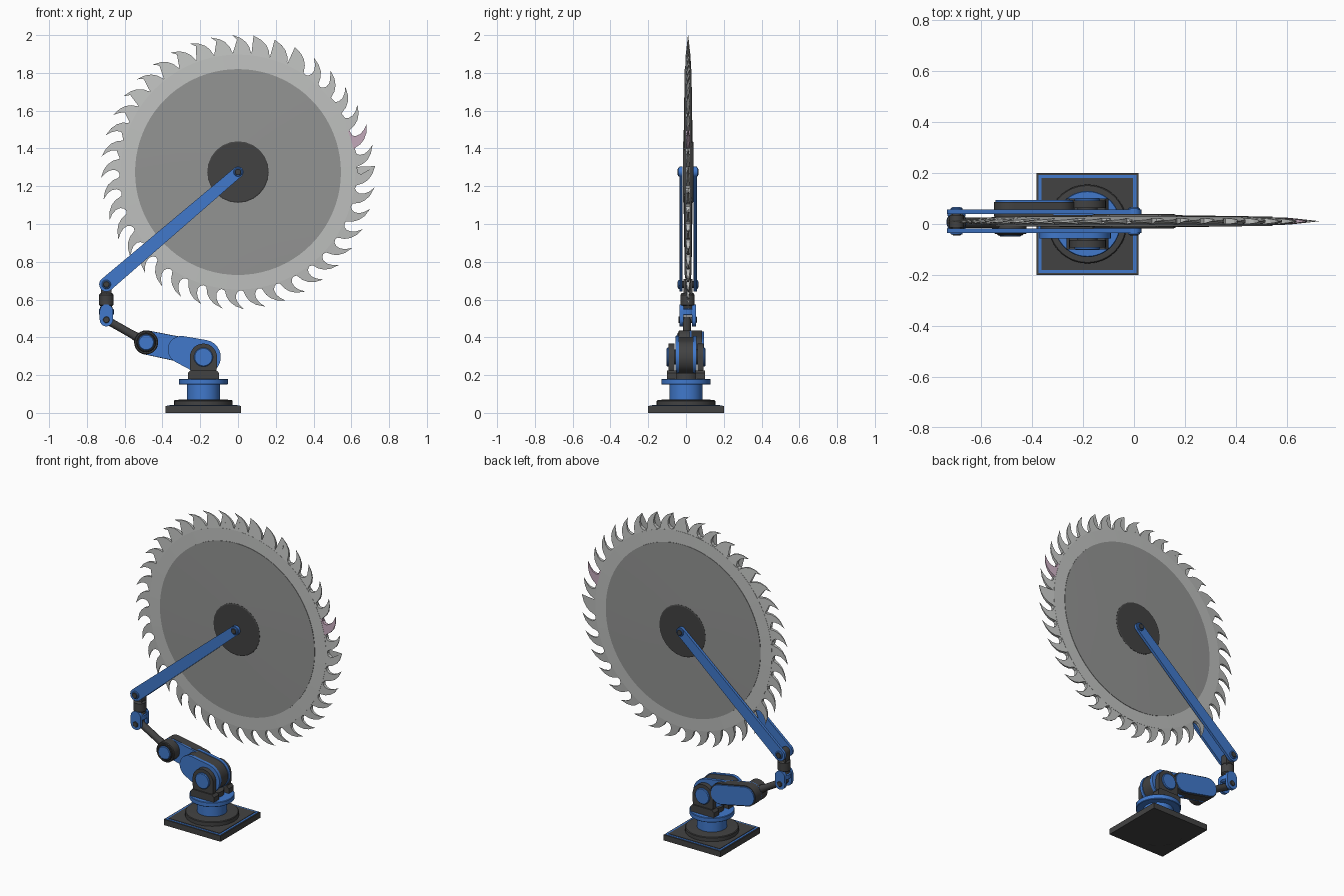
import bpy, bmesh, math
from mathutils import Vector

if "Cube" in bpy.data.objects:
    bpy.data.objects.remove(bpy.data.objects["Cube"])

def material(name, rgb):
    m = bpy.data.materials.new(name)
    m.diffuse_color = (*rgb, 1)
    m.use_nodes = True
    m.node_tree.nodes["Principled BSDF"].inputs["Base Color"].default_value = m.diffuse_color
    return m

BLUE = material("blue paint", (0.052, 0.19, 0.60))
DARK = material("dark metal", (0.055, 0.055, 0.055))
BLACK = material("black rubber", (0.03, 0.03, 0.03))
GREY = material("blade grey", (0.29, 0.295, 0.29))
LIGHT = material("polished steel", (0.52, 0.53, 0.52))
PINK = material("stained steel", (0.55, 0.40, 0.50))

def finish(name, bm, *mats):
    bmesh.ops.recalc_face_normals(bm, faces=bm.faces[:])
    me = bpy.data.meshes.new(name)
    bm.to_mesh(me)
    bm.free()
    for m in mats:
        me.materials.append(m)
    ob = bpy.data.objects.new(name, me)
    bpy.context.collection.objects.link(ob)
    return ob

def lathe(name, profile, origin, axis, mat, segs=40):
    """Turn (radius, height) points about an axis; ends are capped unless ring-shaped."""
    bm = bmesh.new()
    rot = Vector((0, 0, 1)).rotation_difference(Vector(axis).normalized())
    rings = []
    for r, h in profile:
        rings.append([bm.verts.new(Vector(origin) + rot @ Vector((
            r * math.cos(2 * math.pi * i / segs), r * math.sin(2 * math.pi * i / segs), h)))
            for i in range(segs)])
    for a, b in zip(rings, rings[1:]):
        for i in range(segs):
            j = (i + 1) % segs
            bm.faces.new((a[i], a[j], b[j], b[i]))
    if profile[0] == profile[-1]:
        bmesh.ops.remove_doubles(bm, verts=bm.verts[:], dist=1e-6)
    else:
        bm.faces.new(rings[0])
        bm.faces.new(rings[-1])
    return finish(name, bm, mat)

def pin(name, x, z, r, y0, y1, mat):
    b = min(0.004, r * 0.15)
    return lathe(name, [(r - b, y0), (r, y0 + b), (r, y1 - b), (r - b, y1)], (x, 0, z), (0, 1, 0), mat, 32)

def prism(name, pts, y0, y1, mat):
    """Extrude an x,z outline along y."""
    bm = bmesh.new()
    a = [bm.verts.new((x, y0, z)) for x, z in pts]
    b = [bm.verts.new((x, y1, z)) for x, z in pts]
    bm.faces.new(a)
    bm.faces.new(b)
    for i in range(len(pts)):
        j = (i + 1) % len(pts)
        bm.faces.new((a[i], a[j], b[j], b[i]))
    return finish(name, bm, mat)

def link(name, p, q, r1, r2, y0, y1, mat, n=14):
    """Round-ended tapered bar between two pivots."""
    dx, dz = q[0] - p[0], q[1] - p[1]
    th = math.atan2(dz, dx)
    be = math.acos((r1 - r2) / math.hypot(dx, dz))
    pts = []
    for c, r, s, e in ((q, r2, th - be, th + be), (p, r1, th + be, th + 2 * math.pi - be)):
        for i in range(n + 1):
            t = s + (e - s) * i / n
            pts.append((c[0] + r * math.cos(t), c[1] + r * math.sin(t)))
    return prism(name, pts, y0, y1, mat)

def slab(name, x, half, z0, z1, mat):
    return prism(name, [(x - half, z0), (x + half, z0), (x + half, z1), (x - half, z1)], -half, half, mat)

# pivots in x, z and the blade's middle plane in y
BX = -0.183
A, B, C = (BX, 0.295), (-0.30, 0.335), (-0.486, 0.373)
D, E, H = (-0.697, 0.493), (-0.697, 0.68), (0.0, 1.275)
Y = 0.011

# base: dark plate with a blue border line and a dark top panel
slab("base_plate", BX, 0.2, 0.0, 0.036, DARK)
slab("base_border", BX, 0.193, 0.03, 0.038, BLUE)
slab("base_panel", BX, 0.18, 0.03, 0.041, DARK)
UP = (0, 0, 1)
lathe("base_underside_disc", [(0.155, -0.001), (0.155, 0.01)], (BX, 0, 0.001), UP, BLACK)
lathe("base_step", [(0.155, 0.04), (0.155, 0.064), (0.151, 0.068), (0.125, 0.07)], (BX, 0, 0), UP, DARK, 48)
lathe("turntable", [(0.087, 0.06), (0.087, 0.15), (0.127, 0.15), (0.13, 0.153), (0.13, 0.177), (0.127, 0.18)],
      (BX, 0, 0), UP, BLUE, 48)
lathe("turntable_top", [(0.07, 0.17), (0.07, 0.21)], (BX, 0, 0), UP, DARK)

# shoulder: two yokes and the upper arm between them
for side, s in (("front", -1), ("back", 1)):
    y0, y1 = sorted((s * 0.062, s * 0.092))
    link("yoke_" + side, (BX, 0.25), A, 0.0721, 0.072, y0, y1, DARK)
    f0, f1 = sorted((s * 0.05, s * 0.10))
    prism("yoke_foot_" + side, [(BX - 0.083, 0.178), (BX + 0.083, 0.178), (BX + 0.083, 0.21),
                                (BX + 0.07, 0.225), (BX - 0.07, 0.225), (BX - 0.083, 0.21)], f0, f1, DARK)
    c0, c1 = sorted((s * 0.085, s * 0.102))
    pin("shoulder_cap_" + side, *A, 0.05, c0, c1, BLUE)
    u0, u1 = sorted((s * 0.036, s * 0.056))
    link("upper_arm_plate_" + side, A, B, 0.092, 0.072, u0, u1, BLUE)
pin("shoulder_pin", *A, 0.04, -0.08, 0.08, DARK)
link("upper_arm_core", A, B, 0.088, 0.068, -0.037, 0.037, DARK)

# forearm: side plate behind the upper arm, and the elbow drum
link("forearm_core", B, C, 0.066, 0.064, 0.03, 0.086, DARK)
link("forearm_back_plate", B, C, 0.06, 0.058, 0.08, 0.094, BLUE)
link("forearm_front_plate", B, C, 0.065, 0.063, 0.018, 0.034, BLUE)
pin("elbow_drum", *C, 0.063, -0.04, 0.04, DARK)
pin("elbow_ring", *C, 0.052, -0.045, -0.03, BLACK)
pin("elbow_cap", *C, 0.042, -0.05, -0.03, BLUE)

# slim rod up to the wrist
d = Vector((D[0] - C[0], 0, D[1] - C[1]))
lathe("wrist_rod", [(0.027, 0.03), (0.021, 0.09), (0.021, d.length)], (C[0], 0.005, C[1]), d, DARK, 24)

# wrist: blue hinge, dark swivel and neck
for y0 in (-0.034, 0.032):
    link("wrist_hinge", D, (D[0], 0.54), 0.0351, 0.035, y0, y0 + 0.02, BLUE)
lathe("wrist_collar", [(0.03, 0.515), (0.04, 0.522), (0.04, 0.548), (0.03, 0.555)], (D[0], Y - 0.003, 0), UP, BLUE, 32)
pin("wrist_pin", *D, 0.017, -0.04, 0.058, DARK)
lathe("wrist_swivel", [(0.03, 0.54), (0.034, 0.555), (0.03, 0.565), (0.038, 0.572), (0.038, 0.625), (0.03, 0.635)],
      (D[0], Y - 0.003, 0), UP, DARK, 32)
link("wrist_neck", (E[0], 0.62), E, 0.0281, 0.028, Y - 0.024, Y + 0.024, DARK)

# fork that carries the blade
for side, s in (("front", -1), ("back", 1)):
    y0, y1 = sorted((Y + s * 0.029, Y + s * 0.046))
    link("fork_arm_" + side, E, H, 0.038, 0.029, y0, y1, BLUE)
    for label, p in (("lower", E), ("axle", H)):
        c0, c1 = sorted((Y + s * 0.04, Y + s * 0.053))
        pin(f"fork_{label}_boss_{side}", *p, 0.024, c0, c1, BLUE)
        b0, b1 = sorted((Y + s * 0.04, Y + s * 0.056))
        pin(f"fork_{label}_bolt_{side}", *p, 0.017, b0, b1, DARK)
pin("fork_lower_axle", *E, 0.018, Y - 0.045, Y + 0.045, DARK)

# blade: hub, body disc and bevelled ring
O, AX = (0, Y, H[1]), (0, 1, 0)
lathe("blade_hub", [(0.157, -0.028), (0.163, -0.025), (0.163, 0.025), (0.157, 0.028)], O, AX, DARK, 24)
lathe("blade_disc", [(0.15, -0.024), (0.545, -0.018), (0.545, 0.018), (0.15, 0.024)], O, AX, GREY, 80)
lathe("blade_ring", [(0.53, -0.016), (0.622, -0.013), (0.622, 0.013), (0.53, 0.016), (0.53, -0.016)], O, AX, LIGHT, 80)

# hooked teeth, as radius and fraction of one pitch, thinning to the tip
COUNT, START = 40, math.radians(2.5)
HOOK = [(0.613, 0), (0.630, 0), (0.642, 0.06), (0.665, 0.15), (0.69, 0.34), (0.71, 0.6), (0.727, 1.0),
        (0.701, 0.77), (0.677, 0.64), (0.652, 0.61), (0.635, 0.69), (0.626, 0.83), (0.630, 1.0), (0.613, 1.0)]
bm = bmesh.new()
for k in range(COUNT):
    sides = []
    for s in (-1, 1):
        vs = []
        for r, f in HOOK:
            t = START + (k + f) * 2 * math.pi / COUNT
            h = 0.0005 + 0.0125 * (0.727 - r) / 0.114
            vs.append(bm.verts.new((r * math.cos(t), Y + s * h, H[1] + r * math.sin(t))))
        sides.append(vs)
    a, b = sides
    faces = [bm.faces.new(a), bm.faces.new(b[::-1])]
    faces += [bm.faces.new((a[i], a[i - 1], b[i - 1], b[i])) for i in range(len(a))]
    for f in faces:
        f.material_index = 1 if k == 1 else 0
bmesh.ops.triangulate(bm, faces=[f for f in bm.faces if len(f.verts) > 4])
finish("blade_teeth", bm, LIGHT, PINK)

# smooth the round parts, keep edges crisp
for ob in bpy.context.collection.objects:
    ob.select_set(True)
    bpy.context.view_layer.objects.active = ob
bpy.ops.object.shade_smooth_by_angle(angle=math.radians(25))
